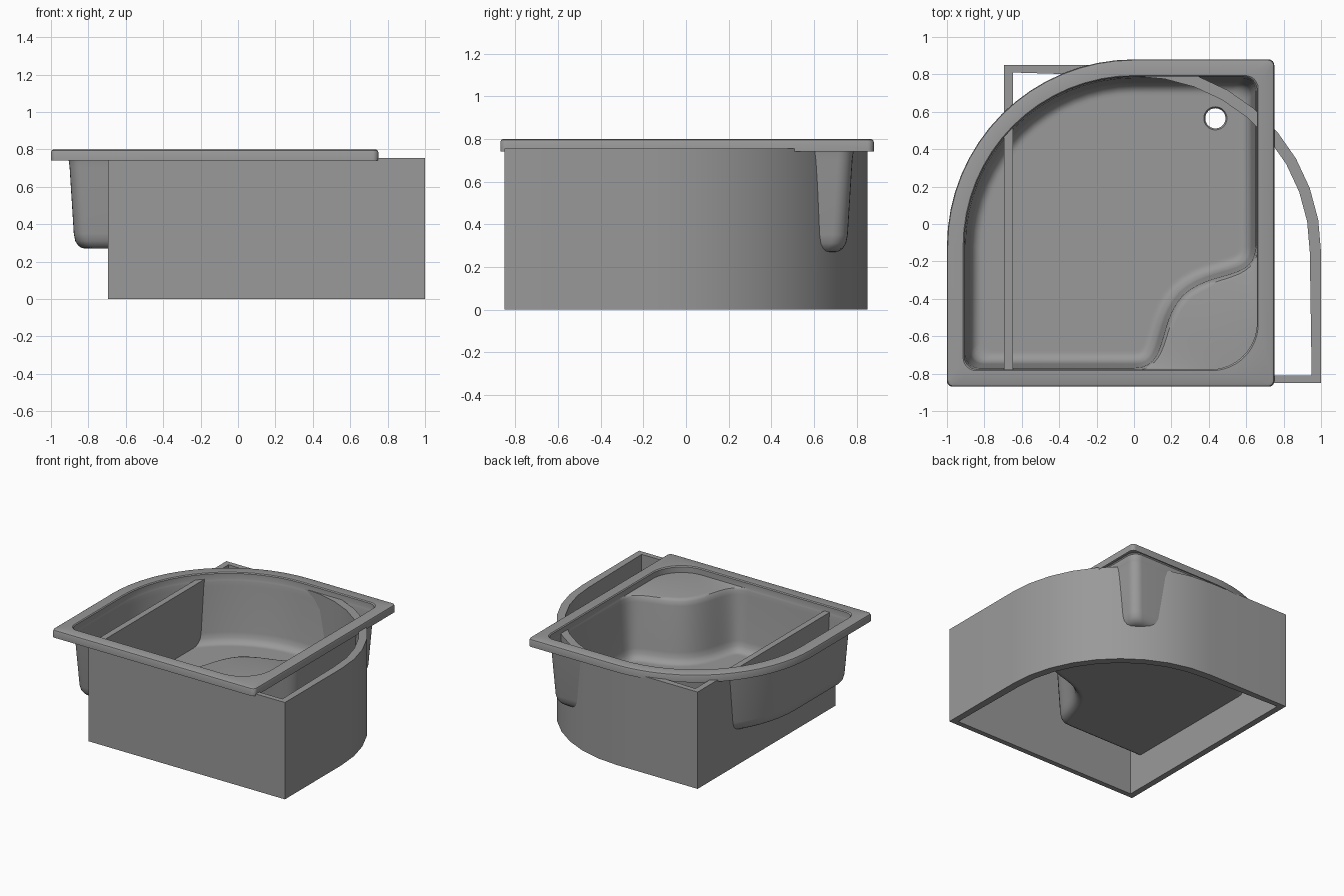
import bpy
import bmesh
from math import sin, cos, pi, radians
from mathutils import Vector

cube = bpy.data.objects.get("Cube")
if cube:
    bpy.data.objects.remove(cube, do_unlink=True)

grey = bpy.data.materials.new("grey")
grey.use_nodes = True
grey.diffuse_color = (0.32, 0.32, 0.32, 1)
grey.node_tree.nodes["Principled BSDF"].inputs["Base Color"].default_value = grey.diffuse_color

SEAT_STEPS = 13      # points on each half of the seat edge
OPENING = 0.0925     # distance from the rim's outside to the basin opening


def arc(cx, cy, r, start, end, steps):
    """Points on a circular arc, angles in degrees."""
    angles = [radians(start + (end - start) * i / steps) for i in range(steps + 1)]
    return [Vector((cx + r * cos(a), cy + r * sin(a))) for a in angles]


def bezier(p, t):
    s = 1 - t
    return p[0] * s**3 + p[1] * 3 * s * s * t + p[2] * 3 * s * t * t + p[3] * t**3


def seat_edge(inset, bulge):
    """S-shaped seat edge, symmetric about the corner diagonal, offset sideways."""
    corner = Vector((0.75 - OPENING, -0.87 + OPENING))
    ctrl = [Vector((0, corner.y)), Vector((0.2, corner.y)),
            Vector((0.13, -0.54)), Vector((0.27, corner.y + corner.x - 0.27))]
    half = [bezier(ctrl, i / (SEAT_STEPS - 1)) for i in range(SEAT_STEPS)]
    other = [Vector((corner.x + corner.y - p.y, corner.y + corner.x - p.x))
             for p in reversed(half[:-1])]
    pts = half + other
    last = len(pts) - 1
    out = []
    for i, p in enumerate(pts):
        if i == 0:
            n = Vector((0, 1))
        elif i == last:
            n = Vector((-1, 0))
        else:
            t = (pts[i + 1] - pts[i - 1]).normalized()
            n = Vector((-t.y, t.x))
        out.append(p + n * (inset - OPENING + bulge * sin(pi * i / last)))
    return out


def tub_outline(d, r, seat_r=None, bulge=0):
    """Plan outline inset by d; seat_r rounds the seat corner, None follows the seat edge."""
    left, right, front, back = -1 + d, 0.75 - d, -0.87 + d, 0.88 - d
    pts = arc(left + r, front + r, r, 180, 270, 6)
    if seat_r is None:
        pts += seat_edge(d, bulge)
    else:
        pts.append(Vector((0, front)))
        pts += arc(right - seat_r, front + seat_r, seat_r, -90, 0, 2 * SEAT_STEPS - 4)
        pts.append(Vector((right, -0.12)))
    pts += arc(right - r, back - r, r, 0, 90, 6)
    pts += arc(0, -0.12, 1 - d, 90, 180, 16)
    return pts


def add_ring(bm, pts, z):
    return [bm.verts.new((p.x, p.y, z)) for p in pts]


def bridge(bm, a, b):
    for i in range(len(a)):
        j = (i + 1) % len(a)
        bm.faces.new((a[i], a[j], b[j], b[i]))


def finish(bm, name):
    mesh = bpy.data.meshes.new(name)
    bm.to_mesh(mesh)
    bm.free()
    obj = bpy.data.objects.new(name, mesh)
    bpy.context.collection.objects.link(obj)
    mesh.materials.append(grey)
    bpy.ops.object.select_all(action="DESELECT")
    obj.select_set(True)
    bpy.context.view_layer.objects.active = obj
    bpy.ops.object.shade_smooth_by_angle(angle=radians(35))
    return obj


def build_tub():
    bm = bmesh.new()
    # Rim lip and opening: height, inset, corner radius, seat corner radius
    sections = [(0.74, 0, 0.03, 0.03), (0.785, 0, 0.03, 0.03),
                (0.795, 0.004, 0.03, 0.03), (0.8, 0.015, 0.03, 0.03),
                (0.8, 0.086, 0.07, 0.25), (0.793, OPENING, 0.07, 0.25),
                (0.75, OPENING, 0.07, 0.25)]
    rings = [add_ring(bm, tub_outline(d, r, s), z) for z, d, r, s in sections]
    # Seat top, basin wall and floor fillet: height, inset, seat edge bulge
    basin = [(0.75, OPENING, -0.03), (0.745, 0.094, -0.01), (0.732, 0.096, 0),
             (0.7, 0.1, 0.005), (0.35, 0.122, 0.005), (0.31, 0.13, 0.005),
             (0.285, 0.146, 0.005), (0.273, 0.165, 0.005), (0.27, 0.18, 0.005),
             (0.27, 0.195, 0.005)]
    rings += [add_ring(bm, tub_outline(d, 0.07, None, b), z) for z, d, b in basin]
    for a, b in zip(rings, rings[1:]):
        bridge(bm, a, b)

    # Drain hole with a short turned-down edge
    hole = add_ring(bm, arc(0.435, 0.565, 0.062, 0, 360, 32)[:-1], 0.27)
    neck = add_ring(bm, arc(0.435, 0.565, 0.054, 0, 360, 32)[:-1], 0.255)
    bridge(bm, hole, neck)

    # Floor between the basin wall and the drain
    bm.edges.ensure_lookup_table()
    edges = []
    for loop in (rings[-1], hole):
        edges += [bm.edges.get((loop[i - 1], loop[i])) for i in range(len(loop))]
    bmesh.ops.triangle_fill(bm, use_beauty=True, use_dissolve=False,
                            edges=edges, normal=(0, 0, 1))
    bmesh.ops.remove_doubles(bm, verts=bm.verts[:], dist=0.0002)
    bmesh.ops.recalc_face_normals(bm, faces=bm.faces[:])
    floor = max(bm.faces, key=lambda f: f.calc_area() * (f.calc_center_median().z < 0.271))
    if floor.normal.z < 0:
        bmesh.ops.reverse_faces(bm, faces=bm.faces[:])
    return finish(bm, "bath_tub")


def skirt_outline(left, right, front, back, r):
    corners = [Vector((left, front)), Vector((right, front))]
    return corners + arc(0, -0.15, r, 0, 90, 9) + [Vector((left, back))]


def build_skirt():
    bm = bmesh.new()
    outer = skirt_outline(-0.695, 1, -0.85, 0.85, 1)
    inner = skirt_outline(-0.648, 0.95, -0.81, 0.81, 0.94)
    rings = [add_ring(bm, pts, z) for pts, z in
             ((outer, 0), (outer, 0.755), (inner, 0.755), (inner, 0))]
    for i in range(4):
        bridge(bm, rings[i], rings[(i + 1) % 4])
    return finish(bm, "side_panel")


build_tub()
build_skirt()
